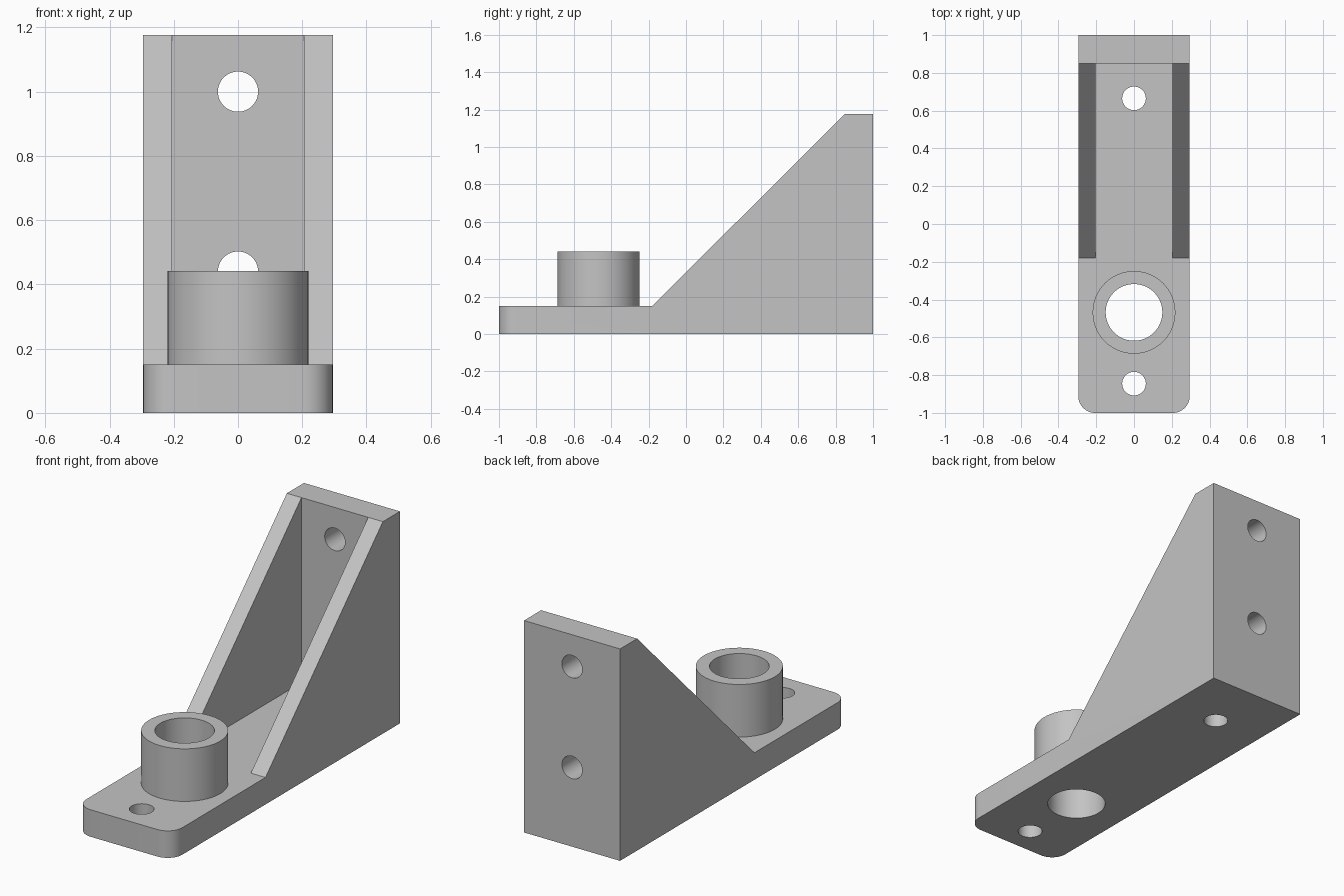
import bpy, bmesh, math
from mathutils import Matrix

if "Cube" in bpy.data.objects:
    bpy.data.objects.remove(bpy.data.objects["Cube"])

HALF_W, RIB_X = 0.295, 0.205
BASE_Z, TOP_Z = 0.15, 1.177
RIB_Y, WALL_Y = -0.18, 0.85
BOSS_Y, HOLE_R = -0.468, 0.0625

grey = bpy.data.materials.new("grey metal")
grey.use_nodes = True
color = (0.55, 0.55, 0.55, 1)
grey.diffuse_color = color
grey.node_tree.nodes["Principled BSDF"].inputs["Base Color"].default_value = color


def make(name, bm):
    bmesh.ops.recalc_face_normals(bm, faces=bm.faces)
    mesh = bpy.data.meshes.new(name)
    bm.to_mesh(mesh)
    bm.free()
    mesh.materials.append(grey)
    ob = bpy.data.objects.new(name, mesh)
    bpy.context.collection.objects.link(ob)
    return ob


def cylinder(name, radius, depth, center, along_y=False):
    bm = bmesh.new()
    turn = Matrix.Rotation(math.pi / 2, 4, 'X') if along_y else Matrix()
    bmesh.ops.create_cone(bm, cap_ends=True, segments=64, radius1=radius,
                          radius2=radius, depth=depth,
                          matrix=Matrix.Translation(center) @ turn)
    return make(name, bm)


def box(name, lo, hi):
    bm = bmesh.new()
    bmesh.ops.create_cube(bm, size=1)
    for v in bm.verts:
        v.co = [h if c > 0 else l for c, l, h in zip(v.co, lo, hi)]
    return make(name, bm)


def combine(target, tool, operation):
    mod = target.modifiers.new(operation.lower(), 'BOOLEAN')
    mod.operation, mod.solver, mod.object = operation, 'EXACT', tool
    bpy.context.view_layer.objects.active = target
    bpy.ops.object.modifier_apply(modifier=mod.name)
    bpy.data.objects.remove(tool)


# Bracket body: side profile extruded across the width
profile = [(-1, 0), (1, 0), (1, TOP_Z), (WALL_Y, TOP_Z), (RIB_Y, BASE_Z), (-1, BASE_Z)]
bm = bmesh.new()
side = bm.faces.new([bm.verts.new((-HALF_W, y, z)) for y, z in profile])
out = bmesh.ops.extrude_face_region(bm, geom=[side])
bmesh.ops.translate(bm, vec=(2 * HALF_W, 0, 0),
                    verts=[g for g in out["geom"] if isinstance(g, bmesh.types.BMVert)])

# Rounded front corners of the base
corners = [e for e in bm.edges if all(v.co.y < -0.99 for v in e.verts)
           and abs(e.verts[0].co.x - e.verts[1].co.x) < 0.01]
bmesh.ops.bevel(bm, geom=corners, offset=0.09, segments=12, profile=0.5, affect='EDGES')
bracket = make("bracket", bm)

# Pocket between the two side ribs
combine(bracket, box("pocket", (-RIB_X, RIB_Y, BASE_Z), (RIB_X, WALL_Y, 2)), 'DIFFERENCE')

# Round boss with its bore through the base
combine(bracket, cylinder("boss", 0.219, 0.392, (0, BOSS_Y, 0.246)), 'UNION')
combine(bracket, cylinder("bore", 0.15, 2, (0, BOSS_Y, 0)), 'DIFFERENCE')

# Screw holes in the base and the back wall
for y in (-0.845, 0.665):
    combine(bracket, cylinder("base_hole", HOLE_R, 0.6, (0, y, 0)), 'DIFFERENCE')
for z in (0.44, 1.0):
    combine(bracket, cylinder("wall_hole", HOLE_R, 0.6, (0, 1, z), True), 'DIFFERENCE')

bpy.ops.object.select_all(action='DESELECT')
bracket.select_set(True)
bpy.context.view_layer.objects.active = bracket
bpy.ops.object.shade_smooth_by_angle(angle=math.radians(30))
